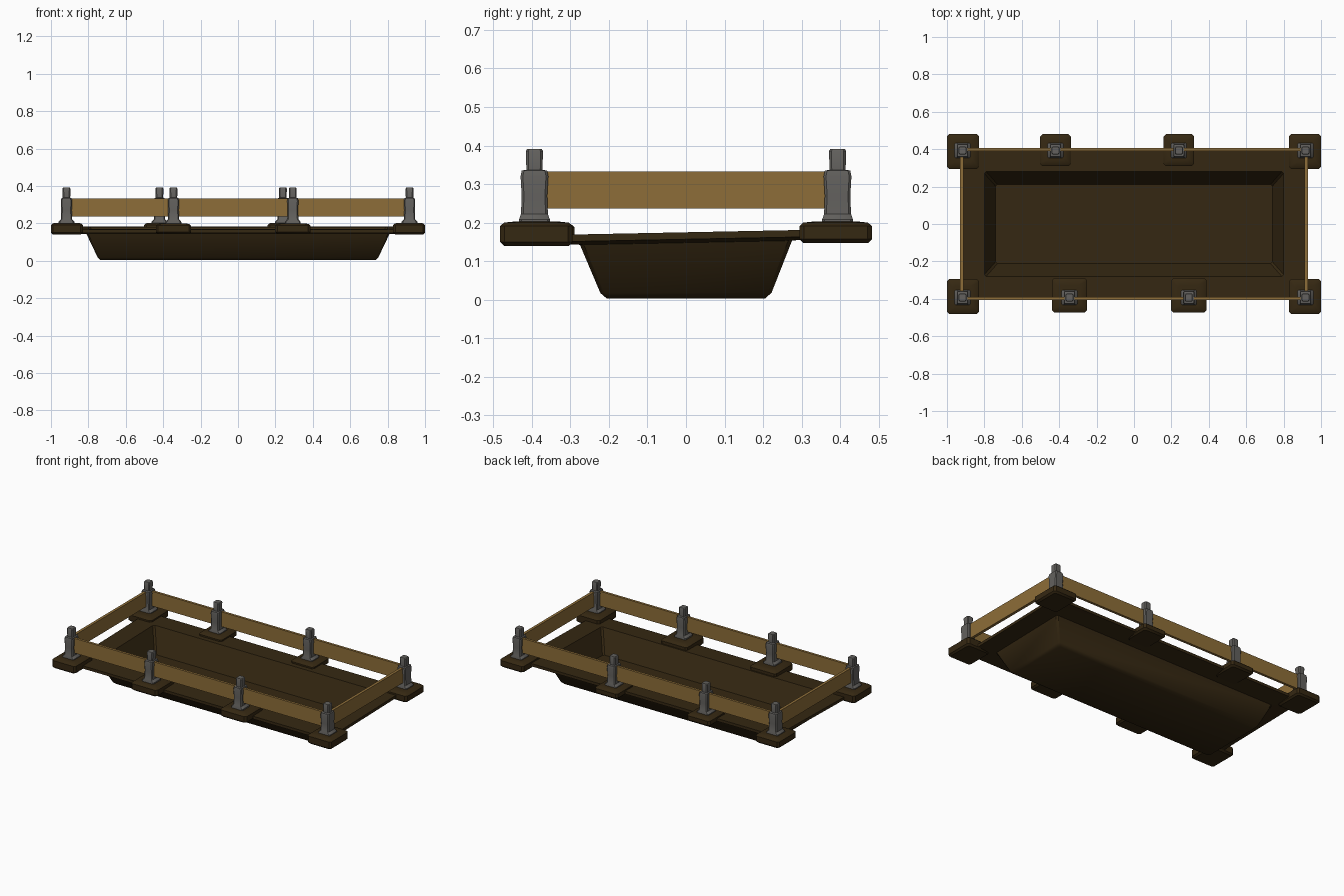
import bpy, bmesh, math

if "Cube" in bpy.data.objects:
    bpy.data.objects.remove(bpy.data.objects["Cube"])


def material(name, rgb):
    m = bpy.data.materials.new(name)
    m.diffuse_color = (*rgb, 1)
    m.use_nodes = True
    m.node_tree.nodes["Principled BSDF"].inputs["Base Color"].default_value = m.diffuse_color
    return m


DARK = material("dark_wood", (0.036, 0.021, 0.006))
PALE = material("pale_wood", (0.27, 0.155, 0.04))
GREY = material("weathered_grey", (0.125, 0.12, 0.112))


def loft(name, rings, mat, loc=(0, 0, 0), cut=0.0, shear=0.0):
    """Skin stacked rectangles (half x, half y, z), corners clipped by cut."""
    bm = bmesh.new()
    loops = []
    for hx, hy, z in rings:
        if cut:
            pts = [(hx, -hy + cut), (hx, hy - cut), (hx - cut, hy), (-hx + cut, hy),
                   (-hx, hy - cut), (-hx, -hy + cut), (-hx + cut, -hy), (hx - cut, -hy)]
        else:
            pts = [(hx, -hy), (hx, hy), (-hx, hy), (-hx, -hy)]
        loops.append([bm.verts.new((x, y, z + shear * y * min(1, z / 0.15))) for x, y in pts])
    for a, b in zip(loops, loops[1:]):
        n = len(a)
        for i in range(n):
            bm.faces.new((a[i], a[(i + 1) % n], b[(i + 1) % n], b[i]))
    bm.faces.new(loops[0][::-1])
    bm.faces.new(loops[-1])
    bmesh.ops.recalc_face_normals(bm, faces=bm.faces)
    me = bpy.data.meshes.new(name)
    bm.to_mesh(me)
    bm.free()
    me.materials.append(mat)
    ob = bpy.data.objects.new(name, me)
    ob.location = loc
    bpy.context.collection.objects.link(ob)
    return ob


# Hollow tray with sloped walls and a wide flat rim, slightly higher at the back
loft("tray", [(0.735, 0.205, 0.003), (0.75, 0.222, 0.018), (0.81, 0.275, 0.148),
              (0.925, 0.40, 0.157), (0.925, 0.40, 0.175), (0.80, 0.28, 0.175),
              (0.74, 0.212, 0.03)], DARK, cut=0.01, shear=0.02)


# Foot blocks with softened edges
def foot(name, x, y, hx, hy, z0, z1):
    loft(name, [(hx - .01, hy - .01, z0), (hx, hy, z0 + .01), (hx, hy, z1 - .012),
                (hx - .01, hy - .01, z1 - .003), (hx * .6, hy * .6, z1)],
         DARK, (x, y, 0), cut=0.012)


# Grey post: flared base, thick shaft, narrower top peg
def post(name, x, y):
    loft(name, [(.042, .040, .195), (.042, .040, .208), (.030, .035, .222),
                (.028, .033, .270), (.030, .036, .320), (.027, .033, .335),
                (.020, .021, .337), (.021, .022, .386), (.018, .019, .391)],
         GREY, (x, y, 0), cut=0.006)


for sx, side in ((-1, "left"), (1, "right")):
    for sy, end in ((-1, "front"), (1, "back")):
        foot(f"corner_foot_{end}_{side}", sx * .915, sy * .388, .085, .094,
             .14 if sy < 0 else .147, .203)
        post(f"corner_post_{end}_{side}", sx * .917, sy * .393)

for i, x in enumerate((-.345, .293)):
    foot(f"front_foot_{i}", x, -.381, .094, .092, .143, .20)
    post(f"front_post_{i}", x, -.393)
for i, x in enumerate((-.42, .24)):
    foot(f"back_foot_{i}", x, .395, .082, .085, .155, .203)
    post(f"back_post_{i}", x, .393)

# Plank rails between the posts
for s, name in ((-1, "front_rail"), (1, "back_rail")):
    loft(name, [(.915, .008, .237), (.915, .008, .332)], PALE, (0, s * .398, 0))
for s, name in ((-1, "left_rail"), (1, "right_rail")):
    loft(name, [(.009, .39, .237), (.009, .39, .332)], PALE, (s * .92, 0, 0))

# Smooth shading with crisp edges
for ob in bpy.data.objects:
    ob.select_set(not ob.name.endswith("rail"))
bpy.context.view_layer.objects.active = bpy.data.objects["tray"]
bpy.ops.object.shade_smooth_by_angle(angle=math.radians(35))
